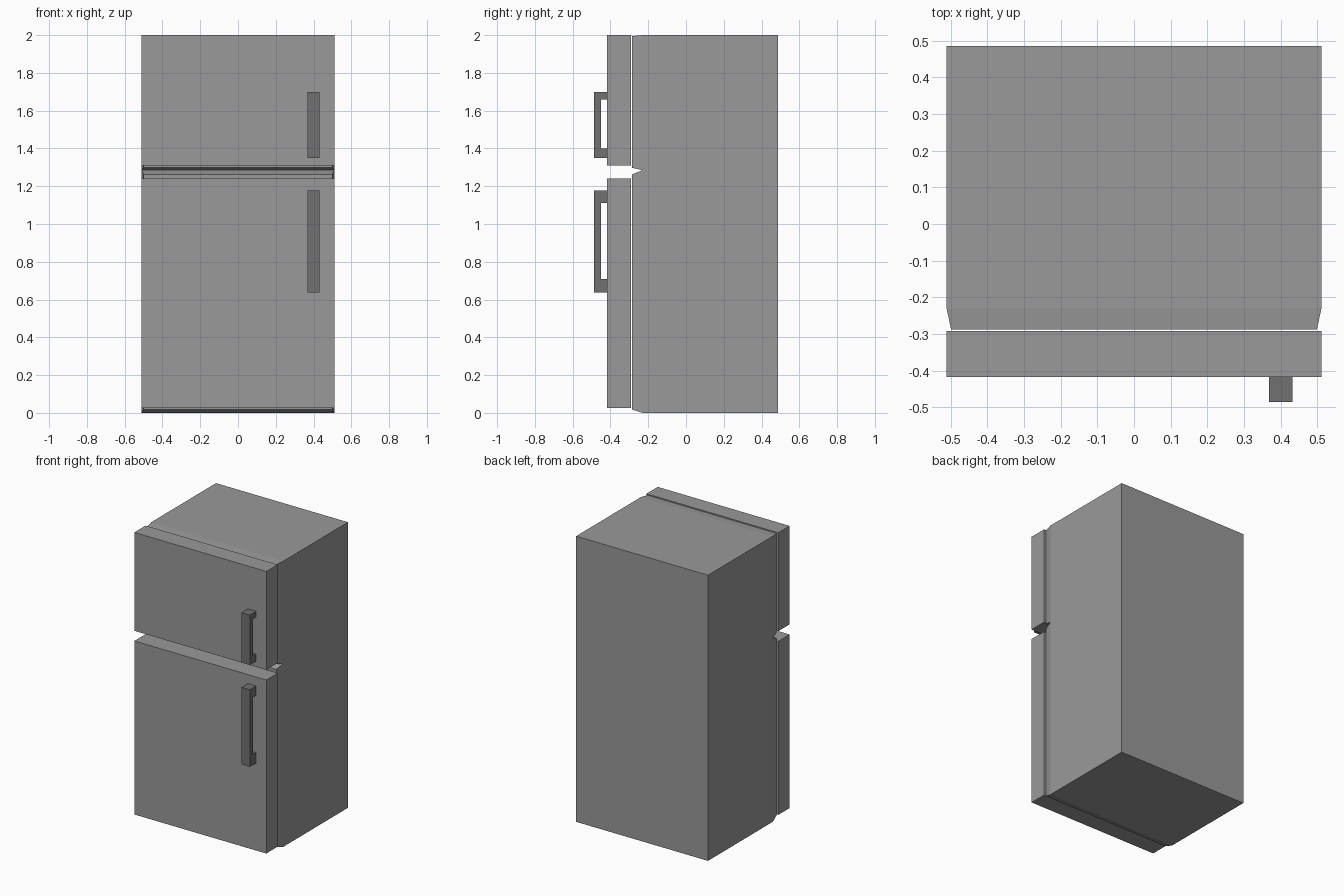
import bpy, bmesh

if "Cube" in bpy.data.objects:
    bpy.data.objects.remove(bpy.data.objects["Cube"])


def material(name, value):
    m = bpy.data.materials.new(name)
    m.diffuse_color = (value, value, value, 1)
    m.use_nodes = True
    m.node_tree.nodes["Principled BSDF"].inputs["Base Color"].default_value = m.diffuse_color
    return m


STEEL = material("brushed_grey", 0.32)
DARK = material("dark_grey", 0.165)


def finish(name, bm, mat):
    bmesh.ops.recalc_face_normals(bm, faces=bm.faces)
    mesh = bpy.data.meshes.new(name)
    bm.to_mesh(mesh)
    bm.free()
    mesh.materials.append(mat)
    obj = bpy.data.objects.new(name, mesh)
    bpy.context.collection.objects.link(obj)
    return obj


def loft(name, sections, mat):
    """Loft rectangles along y; each section is (y, half_width, z_low, z_high)."""
    bm = bmesh.new()
    rings = [[bm.verts.new(p) for p in
              ((-w, y, lo), (w, y, lo), (w, y, hi), (-w, y, hi))]
             for y, w, lo, hi in sections]
    for a, b in zip(rings, rings[1:]):
        for i in range(4):
            j = (i + 1) % 4
            bm.faces.new((a[i], a[j], b[j], b[i]))
    bm.faces.new(rings[0])
    bm.faces.new(rings[-1])
    return finish(name, bm, mat)


def handle(name, low, inner_low, inner_high, high):
    """C-shaped side profile extruded across x."""
    outer, grip, door = -0.486, -0.450, -0.417
    profile = [(door, low), (outer, low), (outer, high), (door, high),
               (door, inner_high), (grip, inner_high),
               (grip, inner_low), (door, inner_low)]
    bm = bmesh.new()
    face = bm.faces.new([bm.verts.new((0.368, y, z)) for y, z in profile])
    ext = bmesh.ops.extrude_face_region(bm, geom=[face], use_keep_orig=True)
    moved = [v for v in ext["geom"] if isinstance(v, bmesh.types.BMVert)]
    bmesh.ops.translate(bm, verts=moved, vec=(0.064, 0, 0))
    return finish(name, bm, DARK)


# Cabinet halves, tapered towards the doors
loft("fridge_cabinet", [(-0.287, 0.499, 0.018, 1.262),
                        (-0.230, 0.511, 0.0, 1.285),
                        (0.486, 0.511, 0.0, 1.285)], STEEL)
loft("freezer_cabinet", [(-0.287, 0.499, 1.298, 1.995),
                         (-0.230, 0.511, 1.285, 2.0),
                         (0.486, 0.511, 1.285, 2.0)], STEEL)

# Doors
for label, lo, hi in (("fridge_door", 0.025, 1.240), ("freezer_door", 1.311, 2.0)):
    loft(label, [(-0.417, 0.511, lo, hi), (-0.292, 0.511, lo, hi)], STEEL)

# Handles
handle("fridge_handle", 0.637, 0.710, 1.112, 1.177)
handle("freezer_handle", 1.350, 1.400, 1.660, 1.700)
